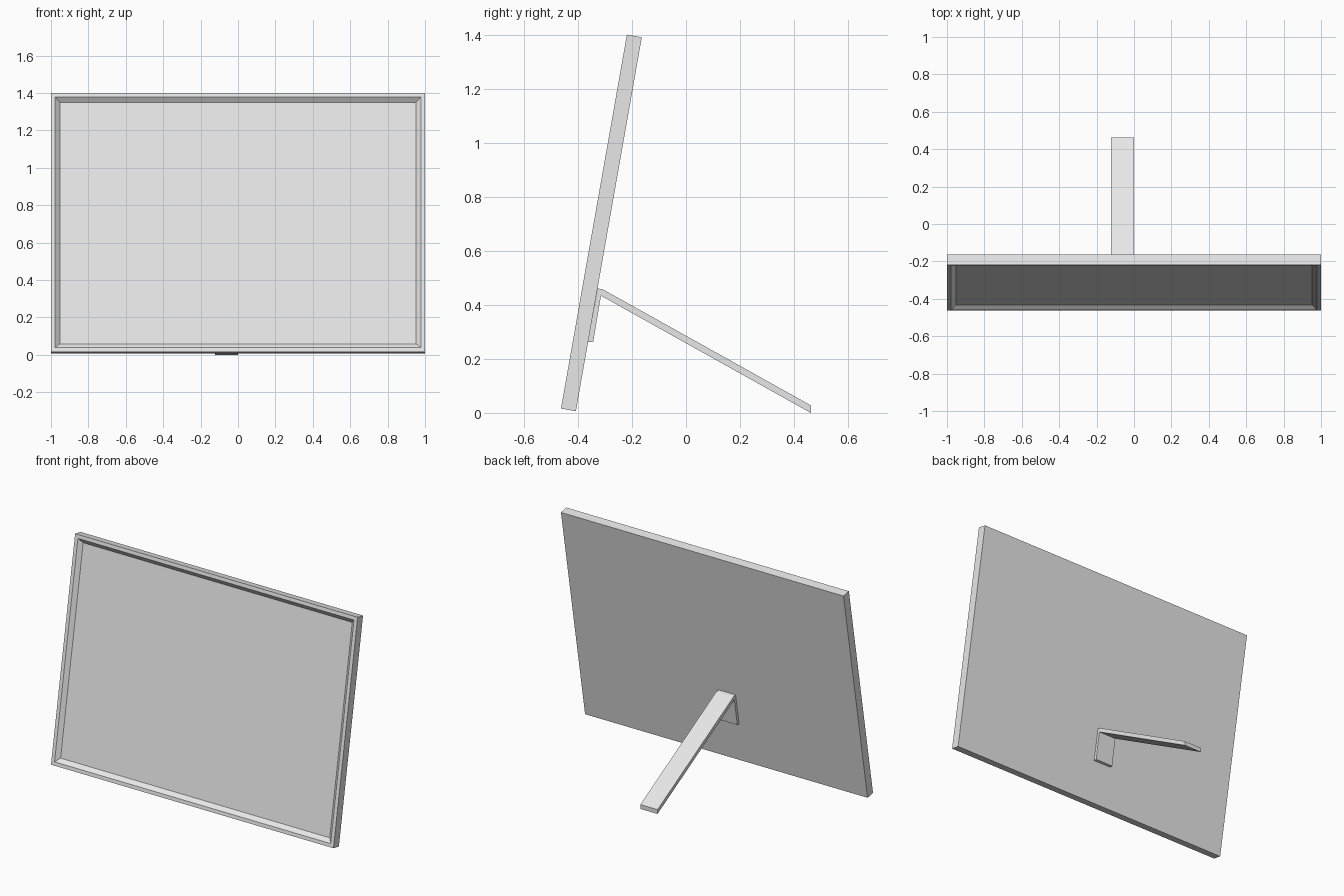
import bpy
import bmesh
import math
from mathutils import Matrix, Vector

cube = bpy.data.objects.get("Cube")
if cube:
    bpy.data.objects.remove(cube, do_unlink=True)

WIDTH, HEIGHT, THICK = 2.0, 1.406, 0.056
BORDER, SLOPE, DEPTH = 0.032, 0.035, 0.022
TILT = math.radians(10)

# Single plain grey
grey = bpy.data.materials.new("light grey")
grey.use_nodes = True
colour = (0.8, 0.8, 0.8, 1)
grey.diffuse_color = colour
grey.node_tree.nodes["Principled BSDF"].inputs["Base Color"].default_value = colour


def add_object(name, bm):
    bmesh.ops.recalc_face_normals(bm, faces=bm.faces)
    mesh = bpy.data.meshes.new(name)
    bm.to_mesh(mesh)
    bm.free()
    mesh.materials.append(grey)
    obj = bpy.data.objects.new(name, mesh)
    bpy.context.collection.objects.link(obj)
    return obj


# Frame: a slab whose front has a flat rim and a sloped, sunken panel
bm = bmesh.new()
bmesh.ops.create_cube(bm, size=1)
bmesh.ops.scale(bm, vec=(WIDTH, THICK, HEIGHT), verts=bm.verts)
bmesh.ops.translate(bm, vec=(0, THICK / 2, HEIGHT / 2), verts=bm.verts)
bm.normal_update()
front = min(bm.faces, key=lambda f: f.calc_center_median().y)
bmesh.ops.inset_region(bm, faces=[front], thickness=BORDER)
bmesh.ops.inset_region(bm, faces=[front], thickness=SLOPE)
bmesh.ops.translate(bm, vec=(0, DEPTH, 0), verts=front.verts)
frame = add_object("picture_frame", bm)
frame.matrix_world = Matrix.Translation((0, -0.463, 0.016)) @ Matrix.Rotation(-TILT, 4, "X")

# Stand: bent strip with a hinge plate against the back and a long leg
profile = [(-0.327, 0.461), (-0.307, 0.457), (0.462, 0.028), (0.462, 0.0),
           (-0.315, 0.434), (-0.344, 0.262), (-0.363, 0.262)]
bm = bmesh.new()
side = bm.faces.new([bm.verts.new((-0.122, y, z)) for y, z in profile])
result = bmesh.ops.extrude_face_region(bm, geom=[side])
moved = [v for v in result["geom"] if isinstance(v, bmesh.types.BMVert)]
bmesh.ops.translate(bm, vec=Vector((0.122, 0, 0)), verts=moved)
add_object("easel_stand", bm)
